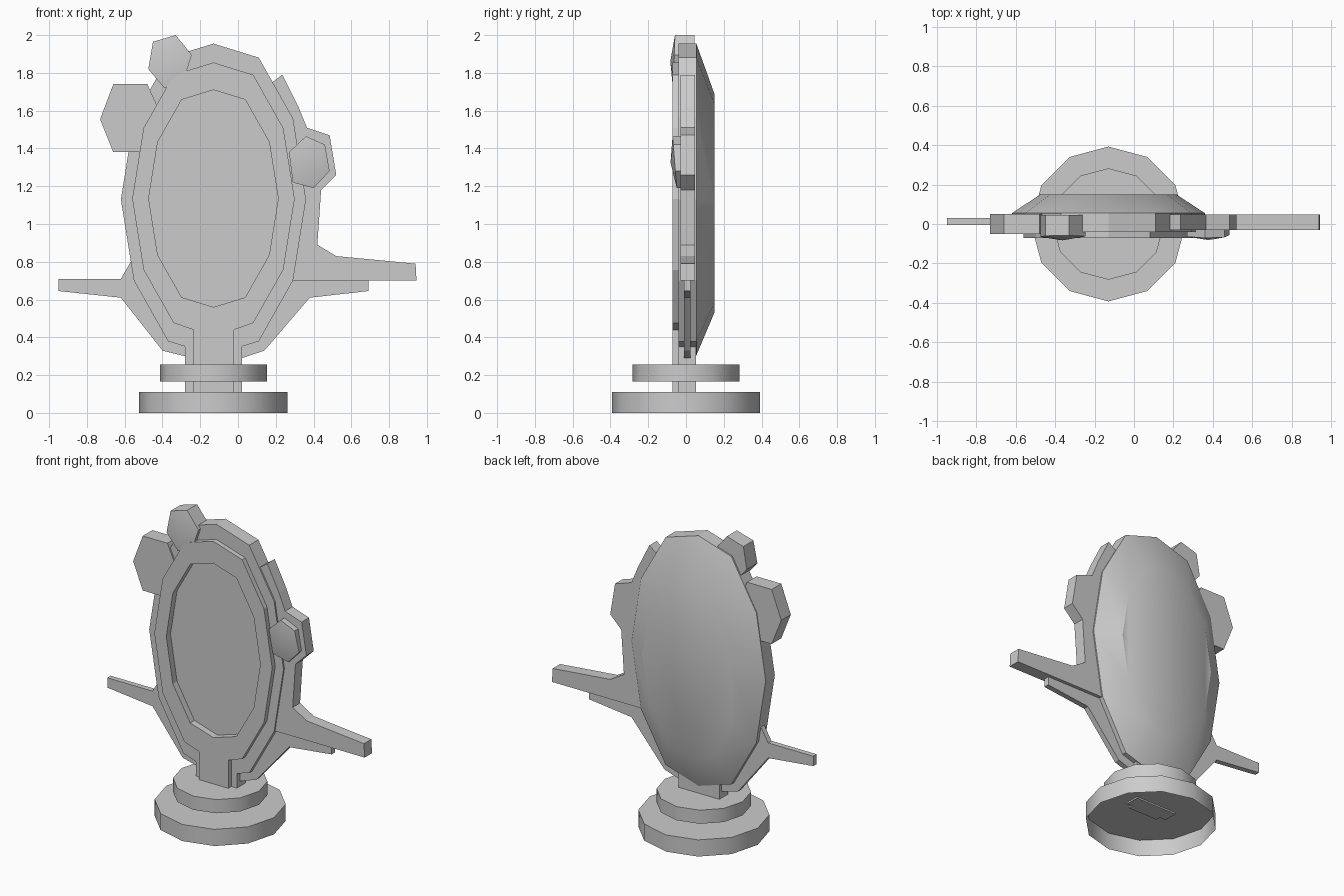
import bpy, bmesh, math

if "Cube" in bpy.data.objects:
    bpy.data.objects.remove(bpy.data.objects["Cube"])

CX, CZ = -0.13, 1.13
UNIT = [(0, 1), (.49, .91), (.86, .52), (1, 0), (.86, -.52), (.49, -.91),
        (0, -1), (-.49, -.91), (-.86, -.52), (-1, 0), (-.86, .52), (-.49, .91)]


def oval(hw, hh, cz=CZ):
    return [(CX + u * hw, cz + v * hh) for u, v in UNIT]


def loft(name, front, back, peak=None, open_front=False):
    """Solid between two matching loops; peak makes the front a shallow cone."""
    bm = bmesh.new()
    a = [bm.verts.new(p) for p in front]
    b = [bm.verts.new(p) for p in back]
    n = len(a)
    if peak:
        c = bm.verts.new(peak)
        for i in range(n):
            bm.faces.new((a[i], a[(i + 1) % n], c))
    elif not open_front:
        bm.faces.new(a)
    bm.faces.new(b[::-1])
    for i in range(n):
        bm.faces.new((a[i], b[i], b[(i + 1) % n], a[(i + 1) % n]))
    bmesh.ops.recalc_face_normals(bm, faces=bm.faces[:])
    me = bpy.data.meshes.new(name)
    bm.to_mesh(me)
    bm.free()
    ob = bpy.data.objects.new(name, me)
    bpy.context.collection.objects.link(ob)
    return ob


def smooth(ob, angle=40):
    bpy.ops.object.select_all(action='DESELECT')
    ob.select_set(True)
    bpy.context.view_layer.objects.active = ob
    bpy.ops.object.shade_smooth_by_angle(angle=math.radians(angle))


def plate(name, pts, y0, y1, slope=0, peak_y=None):
    """Extrude an (x, z) outline along y; slope tilts the front face."""
    xc = sum(p[0] for p in pts) / len(pts)
    zc = sum(p[1] for p in pts) / len(pts)
    return loft(name, [(x, y0 + slope * (z - zc), z) for x, z in pts],
                [(x, y1, z) for x, z in pts],
                (xc, peak_y, zc) if peak_y is not None else None)


def cut(ob, cutter):
    m = ob.modifiers.new("cut", 'BOOLEAN')
    m.object = cutter
    m.operation = 'DIFFERENCE'
    m.solver = 'EXACT'
    cutter.hide_render = True
    cutter.hide_viewport = True
    cutter.display_type = 'WIRE'


def disc(name, r, z0, z1, open_bottom=False):
    pts = [(CX + r * math.sin(k * math.pi / 6), r * math.cos(k * math.pi / 6))
           for k in range(12)]
    smooth(loft(name, [(x, y, z0) for x, y in pts], [(x, y, z1) for x, y in pts],
                open_front=open_bottom))


# stepped round foot, hollow underneath
disc("base_lower", .393, 0, .11, True)
disc("base_upper", .283, .165, .255)

# mirror frame running down into the stem
outer = oval(.43, .722, 1.133)
ring_pts = outer[:6] + [(-.02, .44), (-.02, .10), (-.235, .10), (-.235, .44)] + outer[7:]
ring = plate("mirror_frame", ring_pts, -.072, .05)
rim = plate("backing_plate", oval(.49, .825), -.04, .055)
plate("stem_core", [(-.28, .10), (.02, .10), (.02, .345), (.09, .5), (-.35, .5), (-.28, .345)],
      -.04, .052)

# recess holding the mirror face
recess = plate("mirror_cutter", oval(.343, .575, 1.135), -.2, -.028)
cut(ring, recess)
cut(rim, recess)

# sloped back shell with rounded shading
shell = loft("back_shell", [(x, .055, z) for x, z in oval(.49, .825)],
             [(x, .15, z) for x, z in oval(.345, .58, 1.11)])
smooth(shell, 32)

# right side flank with the thick upper branch
plate("right_branch", [(.14, 1.72), (.235, 1.79), (.32, 1.62), (.365, 1.51), (.485, 1.47),
                       (.52, 1.26), (.44, 1.18), (.42, .89), (.52, .83), (.94, .79),
                       (.945, .70), (.28, .70), (.26, 1.13), (.22, 1.5)], -.03, .047)
# thin lower branches on both sides
plate("right_lower_branch", [(-.02, .29), (.02, .29), (.14, .33), (.38, .61), (.69, .645),
                             (.69, .70), (.25, .70), (-.02, .5)], -.01, .025)
plate("left_branch", [(-.24, .29), (-.28, .30), (-.40, .33), (-.62, .61), (-.95, .645),
                      (-.95, .71), (-.62, .71), (-.55, .83), (-.51, .70), (-.24, .5)],
      -.005, .03)

# hexagonal ornaments, two of them slightly domed
plate("left_hexagon", [(-.66, 1.74), (-.48, 1.74), (-.43, 1.63), (-.51, 1.38),
                       (-.66, 1.38), (-.73, 1.555)], -.05, .05)
smooth(plate("top_hexagon", [(-.45, 1.965), (-.33, 2.0), (-.245, 1.895), (-.285, 1.77),
                             (-.39, 1.72), (-.475, 1.82)], -.064, .045, .04, -.083))
smooth(plate("right_hexagon", [(.36, 1.465), (.46, 1.42), (.485, 1.28), (.40, 1.19),
                               (.29, 1.22), (.27, 1.38)], -.06, -.02, -.08, -.082))
